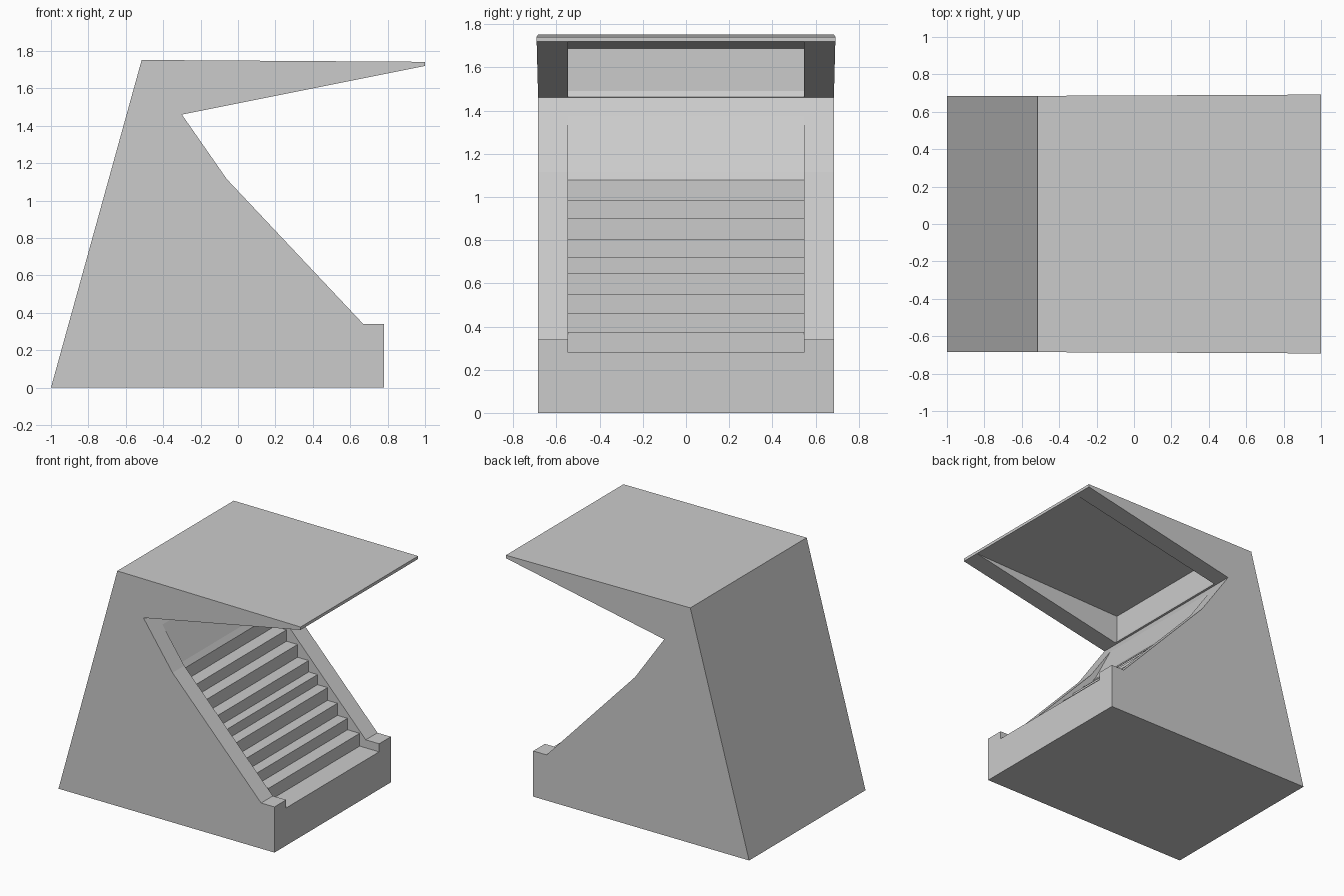
import bpy, bmesh

if "Cube" in bpy.data.objects:
    bpy.data.objects.remove(bpy.data.objects["Cube"])


def extrude_profile(name, points, half_width):
    """Solid made by sweeping an x-z outline across y."""
    bm = bmesh.new()
    near = [bm.verts.new((x, -half_width, z)) for x, z in points]
    face = bm.faces.new(near)
    result = bmesh.ops.extrude_face_region(bm, geom=[face])
    moved = [v for v in result["geom"] if isinstance(v, bmesh.types.BMVert)]
    bmesh.ops.translate(bm, verts=moved, vec=(0, 2 * half_width, 0))
    bmesh.ops.recalc_face_normals(bm, faces=bm.faces[:])
    mesh = bpy.data.meshes.new(name)
    bm.to_mesh(mesh)
    bm.free()
    obj = bpy.data.objects.new(name, mesh)
    bpy.context.collection.objects.link(obj)
    return obj


# Outer body: leaning back, overhanging roof, sloped side rails, front posts
body = extrude_profile("stair_entrance", [
    (-1.0, 0), (0.78, 0), (0.78, 0.34), (0.67, 0.34), (-0.06, 1.115),
    (-0.30, 1.46), (1.0, 1.72), (1.0, 1.742), (-0.515, 1.752)], 0.685)

# Slight flare of the roof towards its front edge
for v in body.data.vertices:
    if v.co.x > 0.9:
        v.co.y *= 1.01

# Stairwell between the rails: landing, nine steps, ramp, back wall, ceiling
riser_x = [0.62, 0.52, 0.437, 0.355, 0.273, 0.20, 0.108, 0.017, -0.08]
tread_z = [0.28, 0.375, 0.46, 0.55, 0.645, 0.72, 0.805, 0.90, 0.985, 1.078]
well = [(1.1, tread_z[0])]
for i, x in enumerate(riser_x):
    well += [(x, tread_z[i]), (x, tread_z[i + 1])]
well += [(-0.106, 1.115), (-0.30, 1.49), (-0.30, 1.685),
         (0.998, 1.7185), (1.1, 1.6)]
cutter = extrude_profile("stairwell_cutter", well, 0.547)
cutter.hide_render = True

# Carve the stairwell out of the body
mod = body.modifiers.new("stairwell", 'BOOLEAN')
mod.operation = 'DIFFERENCE'
mod.solver = 'EXACT'
mod.object = cutter
bpy.context.view_layer.objects.active = body
bpy.ops.object.modifier_apply(modifier=mod.name)
bpy.data.objects.remove(cutter, do_unlink=True)
